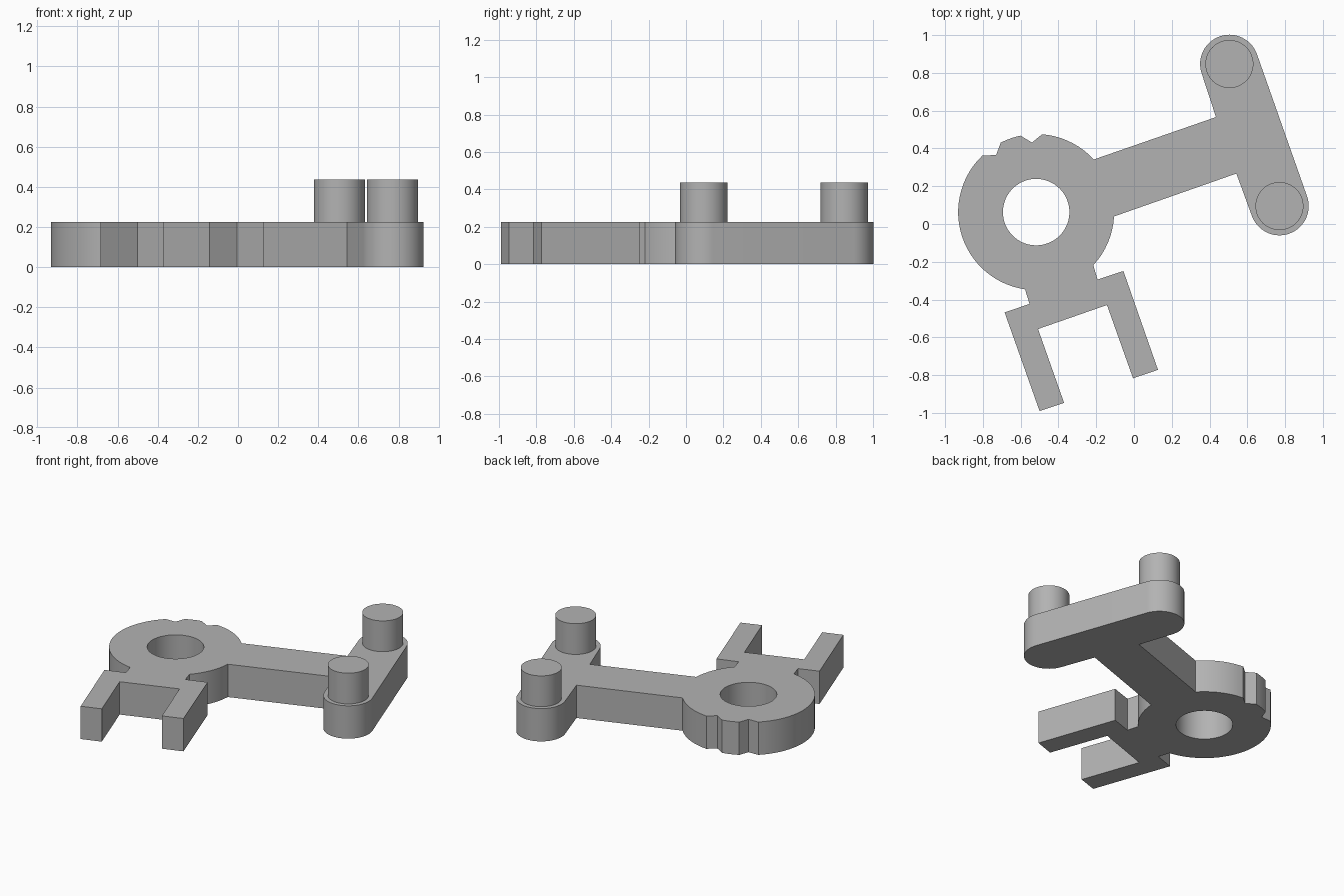
import bpy
import bmesh
import math

if "Cube" in bpy.data.objects:
    bpy.data.objects.remove(bpy.data.objects["Cube"], do_unlink=True)

PLATE_TOP, PIN_TOP = 0.225, 0.436
HUB, HUB_R, BORE_R = (-0.518, 0.063), 0.413, 0.176
PINS = {"rear_pin": (0.505, 0.847), "front_pin": (0.770, 0.095)}
PIN_R, BAR_R = 0.127, 0.155

grey = bpy.data.materials.new("plain_grey")
grey.use_nodes = True
colour = (0.45, 0.45, 0.45, 1)
grey.diffuse_color = colour
grey.node_tree.nodes["Principled BSDF"].inputs["Base Color"].default_value = colour


def arc(centre, radius, start, end):
    """Points along an arc, angles in degrees."""
    steps = max(2, round(abs(end - start) / 5))
    angles = [math.radians(start + (end - start) * i / steps) for i in range(steps + 1)]
    return [(centre[0] + radius * math.cos(a), centre[1] + radius * math.sin(a)) for a in angles]


def extrude_profile(name, loops, bottom, top):
    """Fill the closed loops (inner ones become holes) and extrude them upwards."""
    curve = bpy.data.curves.new(name, "CURVE")
    curve.dimensions = "2D"
    curve.fill_mode = "BOTH"
    curve.extrude = (top - bottom) / 2
    for loop in loops:
        spline = curve.splines.new("POLY")
        spline.points.add(len(loop) - 1)
        for point, (x, y) in zip(spline.points, loop):
            point.co = (x, y, 0, 1)
        spline.use_cyclic_u = True
    obj = bpy.data.objects.new(name, curve)
    bpy.context.collection.objects.link(obj)
    bpy.ops.object.select_all(action="DESELECT")
    obj.select_set(True)
    bpy.context.view_layer.objects.active = obj
    bpy.ops.object.convert(target="MESH")
    obj = bpy.context.object
    # Join caps to walls and lift the part to its height
    bm = bmesh.new()
    bm.from_mesh(obj.data)
    bmesh.ops.remove_doubles(bm, verts=bm.verts, dist=0.0005)
    bmesh.ops.recalc_face_normals(bm, faces=bm.faces)
    bmesh.ops.translate(bm, verts=bm.verts, vec=(0, 0, (top + bottom) / 2))
    bm.to_mesh(obj.data)
    bm.free()
    obj.data.materials.clear()
    obj.data.materials.append(grey)
    bpy.ops.object.shade_smooth_by_angle(angle=math.radians(25))
    return obj


# Lever outline, clockwise: hub, arm, crossbar, arm, hub, fork, hub, notches
tilt = 19.4
fork = [(-0.193, -0.294), (-0.056, -0.249), (0.127, -0.772), (-0.005, -0.817),
        (-0.143, -0.429), (-0.508, -0.556), (-0.370, -0.947), (-0.500, -0.990),
        (-0.685, -0.468), (-0.553, -0.423)]
outline = (
    arc(HUB, HUB_R, 85.7, 42.4)
    + [(0.434, 0.566)]
    + arc(PINS["rear_pin"], BAR_R, 180 + tilt, tilt)
    + arc(PINS["front_pin"], BAR_R, tilt, tilt - 180)
    + [(0.542, 0.267)]
    + arc(HUB, HUB_R, -3.2, -42.9)
    + fork
    + arc(HUB, HUB_R, -98.2, -226.5)
    + [(-0.730, 0.365)]
    + arc(HUB, HUB_R, 117, 101.6)
    + [(-0.540, 0.431)]
)
bore = arc(HUB, BORE_R, 0, 355)
extrude_profile("lever_plate", [outline, bore], 0, PLATE_TOP)

# Upright pins on the crossbar ends
for name, centre in PINS.items():
    extrude_profile(name, [arc(centre, PIN_R, 0, 355)], PLATE_TOP, PIN_TOP)
